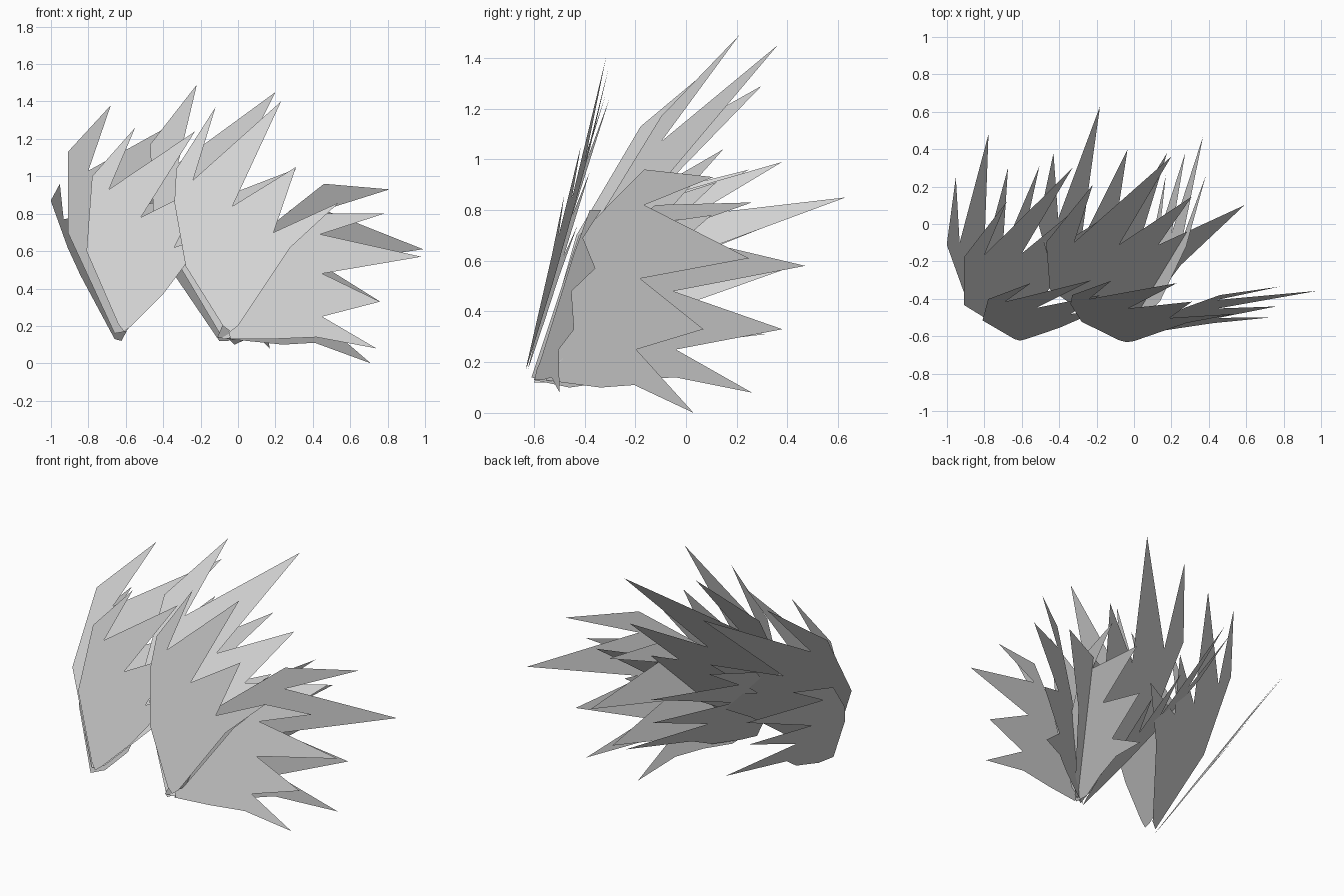
import bpy
import bmesh

# Remove the default cube only
default_cube = bpy.data.objects.get("Cube")
if default_cube:
    bpy.data.objects.remove(default_cube, do_unlink=True)

# One flat grey for every blade sheet
grey = bpy.data.materials.new("pale_grey")
grey.use_nodes = True
grey_colour = (0.68, 0.68, 0.68, 1)
grey.diffuse_color = grey_colour
shader = grey.node_tree.nodes["Principled BSDF"]
shader.inputs["Base Color"].default_value = grey_colour
shader.inputs["Roughness"].default_value = 0.8


def build_sheet(sheet_name, outline, place):
    """Make one flat jagged sheet; place() lifts an outline point into space."""
    mesh_builder = bmesh.new()
    corners = [mesh_builder.verts.new(place(across / 100, height / 100))
               for across, height in outline]
    face = mesh_builder.faces.new(corners)
    face.normal_update()
    bmesh.ops.triangulate(mesh_builder, faces=[face], ngon_method='EAR_CLIP')
    mesh = bpy.data.meshes.new(sheet_name)
    mesh_builder.to_mesh(mesh)
    mesh_builder.free()
    mesh.materials.append(grey)
    sheet = bpy.data.objects.new(sheet_name, mesh)
    bpy.context.collection.objects.link(sheet)


def front_sheet(sheet_name, offset, slope_x, slope_z, stem, spikes, base):
    """Outline drawn in x and z (hundredths); depth follows a tilted plane."""
    def place(x, z):
        return (x, offset + slope_x * x + slope_z * z, z)
    build_sheet(sheet_name, stem + spikes + base, place)


def side_sheet(sheet_name, offset, slope_y, slope_z, stem, spikes, base):
    """Outline drawn in y and z (hundredths); x follows a tilted plane."""
    def place(y, z):
        return (offset + slope_y * y + slope_z * z, y, z)
    build_sheet(sheet_name, stem + spikes + base, place)


# Each sheet: stem edge, then alternating tips and notches, then base edge

# Right cluster: front, rear and outer side sheets
front_sheet(
    "right_front_sheet", -0.635, 0.06, 0.28,
    stem=[(-64, 21), (-81, 60), (-78, 100)],
    spikes=[(-55, 126), (-69, 93), (-23, 124), (-52, 78),
            (-18, 95), (-34, 62), (0, 74)],
    base=[(-28, 53), (-40, 37), (-57, 20), (-61, 17)],
)
front_sheet(
    "right_rear_sheet", -0.245, 0.66, 0.59,
    stem=[(-66, 16), (-91, 70), (-91, 113)],
    spikes=[(-68, 138), (-80, 103), (-33, 129), (-60, 82),
            (-26, 91), (-43, 67), (-4, 64)],
    base=[(-34, 46), (-60, 17)],
)
side_sheet(
    "right_side_sheet", -0.394, 0.3, -0.66,
    stem=[(-60, 13), (-46, 47), (-36, 62), (-11, 87)],
    spikes=[(25, 96), (-10, 77), (48, 80), (-17, 54),
            (30, 56), (-15, 40), (31, 31), (-18, 25)],
    base=[(-30, 17), (-50, 12)],
)

# Middle cluster: tall front and rear sheets
front_sheet(
    "middle_front_sheet", -0.68, -0.06, 0.27,
    stem=[(-8, 20), (-28, 52), (-34, 86), (-33, 104)],
    spikes=[(-12, 137), (-24, 98), (23, 140), (-3, 84),
            (31, 105), (19, 70), (54, 86)],
    base=[(28, 62), (18, 47), (0, 20), (-4, 17)],
)
front_sheet(
    "middle_rear_sheet", -0.642, 0.42, 0.634,
    stem=[(-8, 13), (-30, 50), (-45, 76), (-47, 117)],
    spikes=[(-22, 149), (-32, 107), (20, 145), (-8, 89),
            (31, 104), (13, 75), (59, 78)],
    base=[(25, 50), (0, 14)],
)

# Middle cluster: two upright sheets running backwards
side_sheet(
    "middle_back_sheet", 0.298, 0.48, -0.92,
    stem=[(-60, 12), (-43, 46), (-31, 62), (0, 88)],
    spikes=[(38, 99), (3, 78), (63, 85), (-10, 58),
            (40, 57), (-8, 40), (38, 33), (-10, 24)],
    base=[(-30, 15), (-50, 12)],
)
side_sheet(
    "inner_back_sheet", 0.077, 0.27, 0.286,
    stem=[(-60, 13), (-41, 61), (-12, 82)],
    spikes=[(26, 83), (-8, 71), (47, 58), (-5, 48),
            (38, 33), (-4, 25), (26, 8)],
    base=[(-4, 14), (-25, 13), (-46, 10)],
)

# Left fan: front sheet and the swept-back sheet behind it
front_sheet(
    "left_front_fan", -0.62, 0.14, 0.22,
    stem=[(-5, 17), (0, 20), (18, 47), (28, 62), (46, 80)],
    spikes=[(78, 80), (44, 69), (98, 57), (45, 48),
            (76, 33), (45, 25), (74, 8)],
    base=[(42, 14), (18, 13), (-4, 13)],
)
front_sheet(
    "left_rear_fan", -0.524, 0.78, 0,
    stem=[(-11, 14), (13, 70), (46, 96)],
    spikes=[(81, 93), (46, 82), (99, 61), (44, 53),
            (76, 33), (42, 25), (71, 0)],
    base=[(41, 11), (24, 10), (-5, 13)],
)
